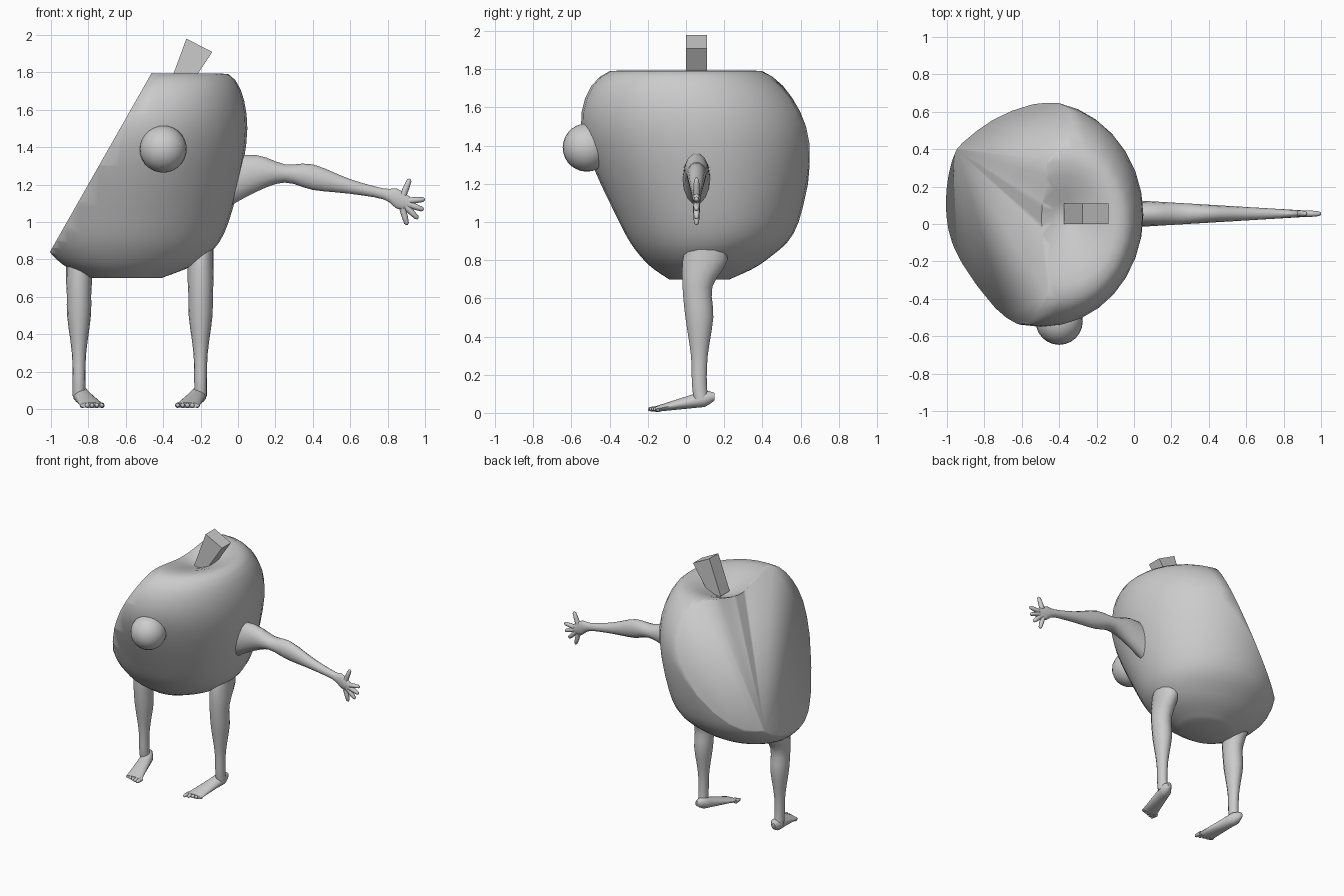
import bpy, bmesh, math
from mathutils import Matrix, Vector

X_AXIS, Y_AXIS, Z_AXIS = Vector((1, 0, 0)), Vector((0, 1, 0)), Vector((0, 0, 1))

default_cube = bpy.data.objects.get("Cube")
if default_cube:
    bpy.data.objects.remove(default_cube)

grey = bpy.data.materials.new("plain grey")
grey.use_nodes = True
grey.diffuse_color = (.6, .6, .6, 1)
grey.node_tree.nodes["Principled BSDF"].inputs["Base Color"].default_value = grey.diffuse_color


def finish(name, bm, sharp_angle):
    """Turn the mesh into a named object with smooth shading and sharp edges."""
    bmesh.ops.recalc_face_normals(bm, faces=bm.faces)
    mesh = bpy.data.meshes.new(name)
    bm.to_mesh(mesh)
    bm.free()
    mesh.materials.append(grey)
    part = bpy.data.objects.new(name, mesh)
    bpy.context.collection.objects.link(part)
    bpy.ops.object.select_all(action="DESELECT")
    part.select_set(True)
    bpy.context.view_layer.objects.active = part
    bpy.ops.object.shade_smooth_by_angle(angle=math.radians(sharp_angle))


def smooth_rows(keys, steps):
    """Pass a smooth spline through a few key rows."""
    points = [Vector(key) for key in keys]
    padded = [points[0]] + points + [points[-1]]
    rows = []
    for before, start, end, after in zip(padded, padded[1:], padded[2:], padded[3:]):
        leave, arrive = (end - before) / 2, (after - start) / 2
        for step in range(steps):
            t = step / steps
            ease = t * t * (3 - 2 * t)
            rows.append(start.lerp(end, ease) + leave * t * (1 - t) ** 2
                        - arrive * t * t * (1 - t))
    return rows + [points[-1]]


def loft(bm, sections, across, along, sides):
    """Skin oval sections, each a centre with its two half sizes."""
    turns = [math.tau * i / sides for i in range(sides)]
    rings = [[bm.verts.new(centre + across * wide * math.cos(turn) + along * tall * math.sin(turn))
              for turn in turns] for centre, wide, tall in sections]
    for low, high in zip(rings, rings[1:]):
        for i in range(sides):
            bm.faces.new((low[i - 1], low[i], high[i], high[i - 1]))
    bm.faces.new(rings[0])
    bm.faces.new(rings[-1])


def digit(bm, start, end, radius):
    """Tapered finger or toe with a rounded tip."""
    direction = (end - start).normalized()
    across = direction.orthogonal().normalized()
    taper = [(0, 1), (.5, .9), (.9, .7), (1, .3)]
    loft(bm, [(start.lerp(end, t), radius * size, radius * size) for t, size in taper],
         across, direction.cross(across), 8)


# Fruit body: height, centre x, centre y and the two radii, ending in the dip on top
body_keys = [(.7, -.6, .07, .19, .16), (.8, -.58, .1, .39, .32), (1, -.56, .12, .51, .47),
             (1.5, -.5, .05, .55, .6), (1.79, -.4, 0, .35, .4), (1.7, -.36, .05, .03, .03)]
bm = bmesh.new()
loft(bm, [(Vector((x, y, z)), wide, deep)
          for z, x, y, wide, deep in smooth_rows(body_keys, 5)], X_AXIS, Y_AXIS, 32)

# Slice off the sloping side, then its back corner, closing each cut
slope_top, slope_foot = Vector((-.46, .34, 1.8)), Vector((-1, .34, .85))
for outward in (Y_AXIS.cross(slope_foot - slope_top), Vector((-.7, .7, .45))):
    bmesh.ops.bisect_plane(bm, geom=bm.verts[:] + bm.edges[:] + bm.faces[:],
                           plane_co=slope_top, plane_no=outward, clear_outer=True)
    bmesh.ops.holes_fill(bm, edges=[edge for edge in bm.edges if edge.is_boundary])
finish("fruit_body", bm, 80)

# Stalk: a leaning block that flares toward its top
bm = bmesh.new()
bmesh.ops.create_cube(bm, size=1)
for corner in bm.verts:
    corner.co.x *= 1.3 if corner.co.z > 0 else .75
bm.transform(Matrix.Translation((-.27, .055, 1.82))
             @ Matrix.Rotation(math.radians(27), 4, "Y")
             @ Matrix.Diagonal((.12, .11, .28, 1)))
finish("stalk", bm, 20)

# Single round eye
bm = bmesh.new()
bmesh.ops.create_uvsphere(bm, u_segments=24, v_segments=14, radius=.126)
bmesh.ops.translate(bm, verts=bm.verts, vec=(-.4, -.52, 1.39))
finish("eye", bm, 40)

# Arm: x, centre height and half height, while the depth tapers evenly
arm_keys = [(-.1, 1.2, .15), (.1, 1.26, .1), (.25, 1.26, .05), (.4, 1.24, .07),
            (.6, 1.19, .04), (.78, 1.15, .03), (.85, 1.125, .055), (.92, 1.1, .035)]
arm_depth = .055
bm = bmesh.new()
loft(bm, [(Vector((x, arm_depth, z)), .072 - x * .06, tall)
          for x, z, tall in smooth_rows(arm_keys, 3)], Y_AXIS, Z_AXIS, 14)

# Thumb and fingers fan out from the palm
palm = Vector((.87, arm_depth, 1.11))
for degrees in (68, 5, -20, -45, -75):
    reach = Matrix.Rotation(math.radians(-degrees), 3, "Y") @ X_AXIS * .13
    digit(bm, palm + reach * .3, palm + reach, .018)
finish("arm", bm, 60)

# Legs: height, centre y and half depth, with feet turned toward each other
leg_keys = [(.91, .1, .09), (.8, .1, .12), (.66, .06, .08), (.5, .07, .075),
            (.3, .07, .045), (.15, .07, .04), (.07, .08, .04)]
for name, hip, side in (("left_leg", -.2, 1), ("right_leg", -.85, -1)):
    bm = bmesh.new()
    loft(bm, [(Vector((hip, y, z)), min(.07, deep * .85), deep)
              for z, y, deep in smooth_rows(leg_keys, 3)], X_AXIS, Y_AXIS, 14)

    # Foot flattens and widens from heel to toes
    heel, ball = Vector((hip, .15, .085)), Vector((hip - side * .07, -.16, .02))
    foot_sections = []
    for step in range(13):
        t = step / 12
        rounding = min(1, .4 + t * 4)
        foot_sections.append((heel.lerp(ball, t), rounding * (.04 + t * .025),
                              rounding * (.05 - t * .035)))
    loft(bm, foot_sections, X_AXIS, Z_AXIS, 14)
    for toe in range(5):
        root = ball + X_AXIS * side * (toe - 2) * .026 + Y_AXIS * .02
        digit(bm, root, root - Y_AXIS * (.06 - toe * .01), .015)
    finish(name, bm, 60)
